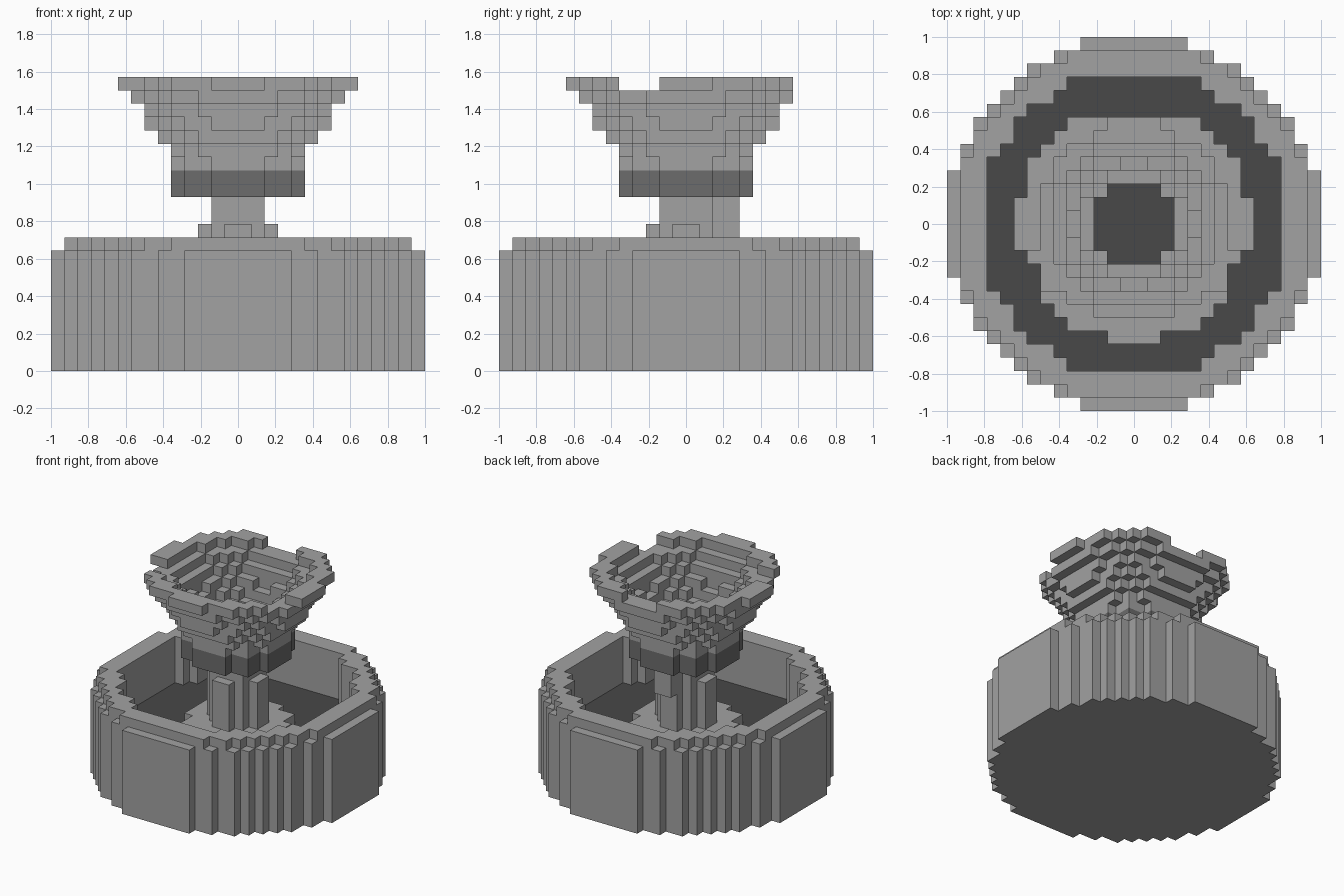
import bpy
import bmesh

U = 1 / 14  # edge length of one block

if "Cube" in bpy.data.objects:
    bpy.data.objects.remove(bpy.data.objects["Cube"], do_unlink=True)


def material(name, value):
    mat = bpy.data.materials.new(name)
    mat.use_nodes = True
    colour = (value, value, value, 1)
    mat.diffuse_color = colour
    bsdf = mat.node_tree.nodes["Principled BSDF"]
    bsdf.inputs["Base Color"].default_value = colour
    bsdf.inputs["Roughness"].default_value = 0.9
    return mat


STONE = material("grey stone", 0.36)
BAND = material("dark grey band", 0.15)
WATER = material("charcoal basin", 0.065)


def ring(outer, inner=0):
    return lambda x, y: inner ** 2 <= x * x + y * y < outer ** 2


def box(x0, x1, y0, y1):
    return lambda x, y: x0 < x < x1 and y0 < y < y1


def build(name, mat, layers):
    """Stack block layers (bottom, top, plan test) and skin their outsides."""
    bm = bmesh.new()
    for z0, z1, inside in layers:
        cells = {(i, j) for i in range(-14, 14) for j in range(-14, 14)
                 if inside(i + 0.5, j + 0.5)}

        def face(*corners):
            bm.faces.new([bm.verts.new((x * U, y * U, z * U)) for x, y, z in corners])

        for i, j in cells:
            a, b, c, d = (i, j), (i + 1, j), (i + 1, j + 1), (i, j + 1)
            face(*[(*p, z1) for p in (a, b, c, d)])
            face(*[(*p, z0) for p in (d, c, b, a)])
            for near, p, q in (((i, j - 1), a, b), ((i + 1, j), b, c),
                               ((i, j + 1), c, d), ((i - 1, j), d, a)):
                if near not in cells:
                    face((*p, z0), (*q, z0), (*q, z1), (*p, z1))
    bmesh.ops.remove_doubles(bm, verts=bm.verts, dist=U / 100)
    mesh = bpy.data.meshes.new(name)
    bm.to_mesh(mesh)
    bm.free()
    mesh.materials.append(mat)
    obj = bpy.data.objects.new(name, mesh)
    bpy.context.collection.objects.link(obj)
    return obj


# Lower basin
BASIN = 11.45
build("basin_base", STONE, [(0, 4, ring(14.02))])
build("basin_floor", WATER, [(4, 5, ring(BASIN))])
build("basin_wall", STONE, [(4, 9, ring(14.02, BASIN))])
build("basin_rim", STONE, [(9, 10, ring(13.3, BASIN))])

# Central pedestal, column and four buttresses
build("pedestal", STONE, [(5, 6, ring(5.1))])
build("column", STONE, [(6, 13, box(-2, 2, -2, 2))])
for side, plan in (("front", box(-1, 1, -3, -2)), ("back", box(-1, 1, 2, 3)),
                   ("left", box(2, 3, -1, 1)), ("right", box(-3, -2, -1, 1))):
    build(side + "_buttress", STONE, [(6, 11, plan)])
build("back_spout", STONE, [(10, 13, box(-1, 1, 2, 4))])

# Upper bowl
build("bowl_band", BAND, [(13, 15, ring(5.1))])
build("bowl_water", WATER, [(15, 16, ring(3))])
shell = [(15, 5.1, 3), (16, 5.4, 3), (17, 6.2, 4.2), (18, 6.8, 4.6),
         (19, 7.3, 5.3), (20, 8.1, 6.3)]
build("bowl_shell", STONE, [(z, z + 1, ring(outer, inner)) for z, outer, inner in shell])


# Broken lip: gaps at both sides and at the back
def lip(x, y):
    side_gap = -5 < y < -2
    back_gap = y > 0 and abs(x) < 2
    return ring(8.8, 7.2)(x, y) and not side_gap and not back_gap


build("bowl_lip", STONE, [(21, 22, lip)])
